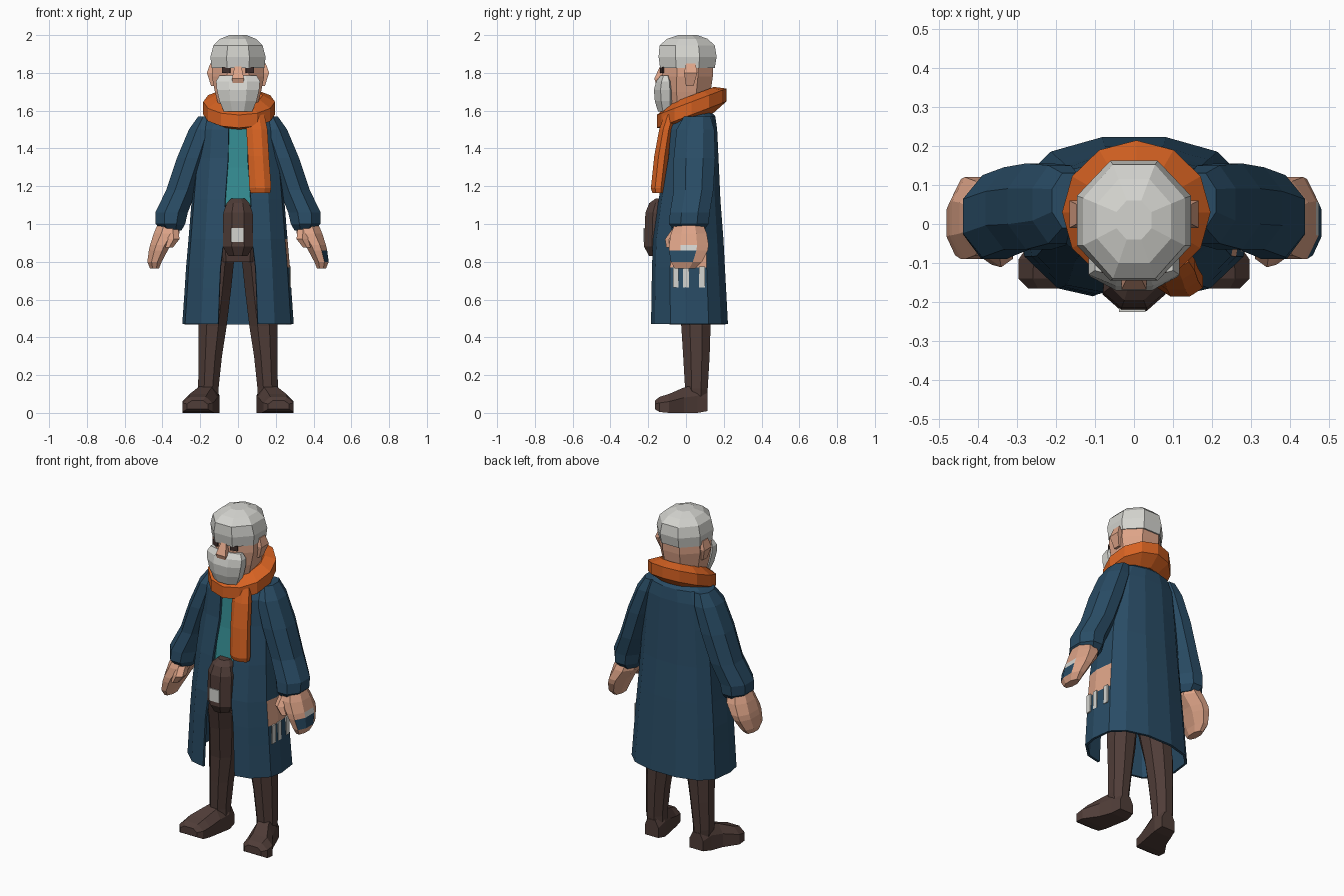
import bpy, bmesh, math


def mat(name, r, g, b):
    m = bpy.data.materials.new(name)
    lin = [(c / 255 / 12.92) if c < 11 else ((c / 255 + 0.055) / 1.055) ** 2.4 for c in (r, g, b)]
    m.diffuse_color = (*lin, 1)
    return m


BLUE = mat("coat_blue", 41, 76, 101)
ORANGE = mat("scarf_orange", 214, 98, 34)
TEAL = mat("shirt_teal", 52, 140, 146)
BROWN = mat("trouser_brown", 80, 61, 56)
SKIN = mat("skin", 222, 164, 136)
WHITE = mat("hair_white", 212, 212, 207)
DARK = mat("eye_dark", 62, 46, 44)


def ring(z, x, rx, yf, yb, n=8):
    """Level polygon whose flats touch the given x and y extents."""
    k = 1 / math.cos(math.pi / n)
    a = [(i + 0.5) * 2 * math.pi / n for i in range(n)]
    return [(x + rx * k * math.cos(t), (yf + yb) / 2 + (yb - yf) / 2 * k * math.sin(t), z) for t in a]


def loft(name, rings, mats, closed=True, caps=True, rule=None):
    bm = bmesh.new()
    rows = [[bm.verts.new(p) for p in r] for r in rings]
    n = len(rows[0])
    for a, b in zip(rows, rows[1:]):
        for i in range(n if closed else n - 1):
            j = (i + 1) % n
            bm.faces.new((a[i], a[j], b[j], b[i]))
    if caps:
        bm.faces.new(rows[0][::-1])
        bm.faces.new(rows[-1])
        bmesh.ops.recalc_face_normals(bm, faces=bm.faces)
    bm.normal_update()
    if rule:
        for f in bm.faces:
            f.material_index = rule(f)
    me = bpy.data.meshes.new(name)
    bm.to_mesh(me)
    bm.free()
    ob = bpy.data.objects.new(name, me)
    bpy.context.collection.objects.link(ob)
    for m in mats:
        me.materials.append(m)
    return ob


def stack(name, rows, m, n=8, rule=None):
    mats = m if isinstance(m, list) else [m]
    return loft(name, [ring(*r, n) for r in rows], mats, rule=rule)


def plate(name, x, y, z, w, d, h, m, turn=0):
    ob = stack(name, [(-h / 2, 0, w / 2, -d / 2, d / 2), (h / 2, 0, w / 2, -d / 2, d / 2)], m, 4)
    ob.location = (x, y, z)
    ob.rotation_euler[2] = turn


# Long open coat: one half outline mirrored, lofted up to the collar
half = [(0, 0), (0.66, 0.05), (0.95, 0.25), (1.0, 0.45), (0.95, 0.75), (0.72, 0.91), (0.28, 1.0)]
coat_rows = [  # z, half width, front, back, opening
    (0.47, 0.295, -0.185, 0.222, 0.105), (0.66, 0.282, -0.182, 0.212, 0.098),
    (0.77, 0.275, -0.18, 0.206, 0.093), (0.92, 0.262, -0.175, 0.198, 0.075),
    (1.13, 0.245, -0.145, 0.182, 0.068), (1.35, 0.225, -0.105, 0.172, 0.052),
    (1.5, 0.21, -0.092, 0.165, 0.05), (1.57, 0.17, -0.065, 0.155, 0.048), (1.61, 0.1, -0.04, 0.12, 0.045)]
coat_rings = []
for z, w, yf, yb, g in coat_rows:
    right = [(g if i == 0 else u * w, yf + v * (yb - yf), z) for i, (u, v) in enumerate(half)]
    coat_rings.append(right + [(-x, y, z) for x, y, z in reversed(right)])


def coat_rule(f):
    c = f.calc_center_median()
    if c.x > 0.25 and -0.09 < c.y < 0.13:
        if 0.77 < c.z < 0.92:
            return 1
    return 0


coat = loft("coat", coat_rings, [BLUE, SKIN], closed=False, caps=False, rule=coat_rule)
sol = coat.modifiers.new("cloth", "SOLIDIFY")
sol.thickness = 0.014
sol.offset = -1
# Pale stripes on the right side of the coat
for y in (-0.055, 0.0, 0.085):
    plate("side_stripe", 0.277 if y < 0.05 else 0.272, y, 0.72, 0.009, 0.03, 0.11, WHITE)

# Shirt and hips inside the coat
stack("shirt", [(1.08, 0, 0.16, -0.125, 0.13), (1.3, 0, 0.16, -0.095, 0.13),
                (1.5, 0, 0.14, -0.078, 0.12), (1.57, 0, 0.09, -0.05, 0.1)], TEAL)
stack("hips", [(0.8, 0, 0.15, -0.11, 0.13), (0.95, 0, 0.18, -0.14, 0.15), (1.1, 0, 0.17, -0.125, 0.14)], BROWN)
# Front pouch with pale buckle
stack("pouch", [(0.83, 0, 0.05, -0.195, -0.08), (0.88, 0, 0.08, -0.222, -0.08),
                (1.06, 0, 0.078, -0.215, -0.08), (1.11, 0, 0.06, -0.195, -0.08),
                (1.135, 0, 0.035, -0.16, -0.08)], BROWN)
plate("buckle", -0.004, -0.22, 0.942, 0.068, 0.009, 0.075, WHITE)

for s in (-1, 1):
    # Sleeve
    stack("sleeve", [(1.57, s * 0.165, 0.045, -0.01, 0.13), (1.5, s * 0.19, 0.07, -0.05, 0.15),
                     (1.35, s * 0.243, 0.08, -0.065, 0.155), (1.18, s * 0.3, 0.08, -0.065, 0.145),
                     (1.06, s * 0.352, 0.086, -0.085, 0.125), (1.0, s * 0.358, 0.078, -0.09, 0.12),
                     (0.965, s * 0.35, 0.05, -0.06, 0.09)], BLUE)

    # Hand, with stray coloured patches on the outside of the right one
    def hand_rule(f, s=s):
        c = f.calc_center_median()
        if s < 0 or f.normal.x < 0.5:
            return 0
        if 0.8 < c.z < 0.86 and c.y < 0.04:
            return 1
        return 2 if 0.86 < c.z < 0.89 and abs(c.y) < 0.05 else 0

    stack("hand", [(1.0, s * 0.365, 0.06, -0.06, 0.09), (0.95, s * 0.378, 0.068, -0.08, 0.11),
                   (0.89, s * 0.41, 0.055, -0.09, 0.12), (0.86, s * 0.422, 0.05, -0.09, 0.115),
                   (0.8, s * 0.442, 0.038, -0.08, 0.085), (0.765, s * 0.442, 0.024, -0.06, 0.05)],
          [SKIN, BLUE, WHITE], rule=hand_rule)
    stack("thumb", [(0.97, s * 0.345, 0.03, -0.07, 0.0), (0.92, s * 0.34, 0.03, -0.105, -0.03),
                    (0.875, s * 0.365, 0.02, -0.1, -0.05)], SKIN, 6)

    # Trouser leg
    stack("leg", [(0.06, s * 0.153, 0.05, 0.0, 0.11), (0.13, s * 0.157, 0.054, -0.005, 0.115),
                  (0.3, s * 0.147, 0.062, -0.015, 0.125), (0.46, s * 0.135, 0.075, -0.025, 0.13),
                  (0.65, s * 0.115, 0.078, -0.06, 0.13), (0.86, s * 0.095, 0.08, -0.11, 0.13)], BROWN)
    # Boot, lofted from heel to toe and turned outwards
    boot = []
    for x, y, w, lo, hi in [(0.15, 0.115, 0.045, 0.01, 0.11), (0.155, 0.06, 0.058, 0, 0.15),
                            (0.175, -0.01, 0.065, 0, 0.135), (0.21, -0.09, 0.085, 0, 0.1),
                            (0.215, -0.14, 0.08, 0.005, 0.085), (0.215, -0.165, 0.055, 0.02, 0.065)]:
        boot.append([(s * (x - w), y, lo), (s * (x + w), y, lo), (s * (x + w), y, lo + (hi - lo) * 0.6),
                     (s * (x + w * 0.55), y, hi), (s * (x - w * 0.55), y, hi), (s * (x - w), y, lo + (hi - lo) * 0.6)])
    loft("boot", boot, [BROWN])

    # Ear and eye
    stack("ear", [(1.73, s * 0.13, 0.012, 0.0, 0.04), (1.8, s * 0.145, 0.02, -0.01, 0.06),
                  (1.85, s * 0.135, 0.012, 0.0, 0.05)], SKIN, 4)
    plate("eye", s * 0.062, -0.126, 1.815, 0.042, 0.009, 0.03, DARK, s * 0.3)

# Head
stack("head", [(1.54, 0, 0.08, -0.06, 0.1), (1.63, 0, 0.105, -0.11, 0.11), (1.7, 0, 0.122, -0.125, 0.13),
               (1.78, 0, 0.138, -0.128, 0.142), (1.86, 0, 0.135, -0.125, 0.145)], SKIN)
stack("nose", [(1.745, 0, 0.028, -0.16, -0.1), (1.77, 0, 0.032, -0.168, -0.1),
               (1.84, 0, 0.016, -0.135, -0.1)], SKIN, 4)
# Cap of hair
stack("hair", [(1.825, 0, 0.14, -0.137, 0.152), (1.885, 0, 0.146, -0.145, 0.162),
               (1.945, 0, 0.13, -0.14, 0.152), (1.98, 0, 0.095, -0.1, 0.115), (2.0, 0, 0.045, -0.04, 0.06)], WHITE)
# Beard
stack("beard", [(1.595, 0, 0.075, -0.148, -0.06), (1.65, 0, 0.098, -0.165, -0.05),
                (1.71, 0, 0.112, -0.17, -0.05), (1.755, 0, 0.116, -0.158, -0.06),
                (1.785, 0, 0.1, -0.135, -0.08)], WHITE)

# Scarf: faceted ring, higher at the nape
loops = []
for i in range(13):
    t = 2 * math.pi * (i % 12) / 12
    c = []
    for k in range(6):
        p = 2 * math.pi * (k + 0.5) / 6
        r = 0.118 + 0.066 * math.cos(p) / math.cos(math.pi / 6)
        y = r * math.sin(t)
        c.append(((r + 0.006) * math.cos(t) + 0.006, y + 0.03, 1.613 + 0.38 * y + 0.068 * math.sin(p)))
    loops.append(c)
scarf = loft("scarf", loops, [ORANGE], caps=False)
bm = bmesh.new()
bm.from_mesh(scarf.data)
bmesh.ops.remove_doubles(bm, verts=bm.verts, dist=0.0005)
bmesh.ops.recalc_face_normals(bm, faces=bm.faces)
bm.to_mesh(scarf.data)
bm.free()
# Hanging scarf end
stack("scarf_end", [(1.165, 0.118, 0.052, -0.178, -0.115), (1.19, 0.118, 0.058, -0.186, -0.11),
                    (1.36, 0.108, 0.056, -0.168, -0.09), (1.5, 0.1, 0.056, -0.142, -0.07),
                    (1.58, 0.09, 0.05, -0.115, -0.05)], ORANGE)
